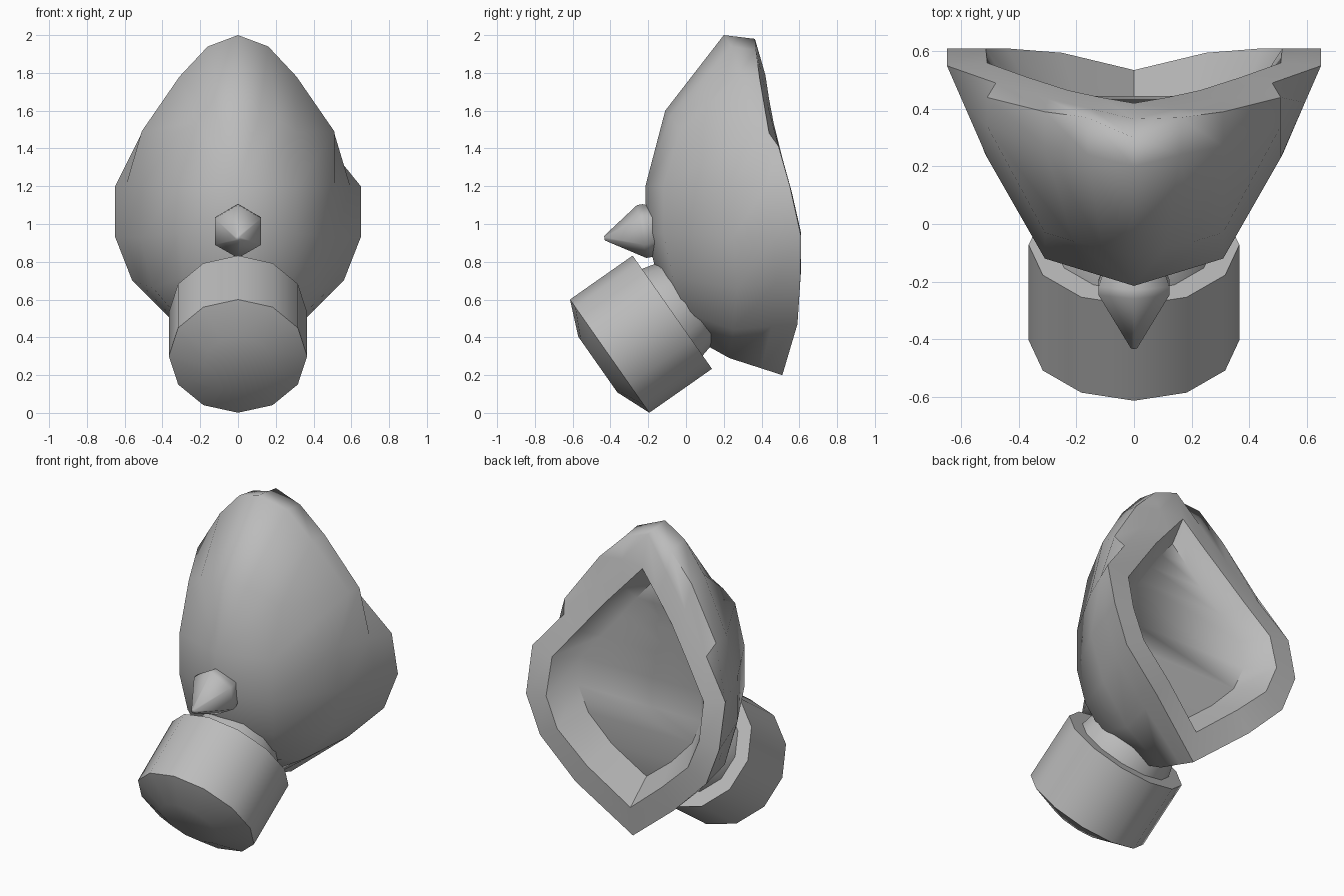
import bpy, bmesh, math
from mathutils import Vector

if "Cube" in bpy.data.objects:
    bpy.data.objects.remove(bpy.data.objects["Cube"])

grey = bpy.data.materials.new("rubber_grey")
grey.diffuse_color = (0.5, 0.5, 0.5, 1)
grey.use_nodes = True
grey.node_tree.nodes["Principled BSDF"].inputs["Base Color"].default_value = grey.diffuse_color


def finish(name, bm, angle):
    bmesh.ops.recalc_face_normals(bm, faces=bm.faces)
    me = bpy.data.meshes.new(name)
    bm.to_mesh(me)
    bm.free()
    me.materials.append(grey)
    ob = bpy.data.objects.new(name, me)
    bpy.context.collection.objects.link(ob)
    bpy.ops.object.select_all(action='DESELECT')
    ob.select_set(True)
    bpy.context.view_layer.objects.active = ob
    bpy.ops.object.shade_smooth_by_angle(angle=math.radians(angle))
    return ob


def bridge(bm, a, b):
    n = len(a)
    for i in range(n):
        j = (i + 1) % n
        bm.faces.new((a[i], a[j], b[j], b[i]))


# Mask shell: half loops (x, y, z) from top to bottom, mirrored into rings
floor = [(0, .33, 1.67), (.09, .345, 1.56), (.18, .365, 1.44), (.29, .40, 1.295), (.40, .43, 1.15),
         (.415, .445, .98), (.35, .44, .83), (.2, .425, .67), (0, .38, .51)]
inner = [(0, .42, 1.79), (.115, .44, 1.66), (.23, .465, 1.53), (.37, .51, 1.35), (.51, .56, 1.17),
         (.515, .61, .95), (.44, .61, .77), (.25, .595, .59), (0, .535, .38)]
rim = [(0, .365, 1.98), (.15, .40, 1.80), (.30, .435, 1.62), (.48, .49, 1.41), (.65, .55, 1.2),
       (.65, .61, .93), (.56, .605, .70), (.33, .59, .47), (0, .51, .2)]
middle = [(0, .2, 2.0), (.16, .24, 1.94), (.31, .27, 1.78), (.51, .34, 1.49), (.51, .23, 1.2),
          (.52, .25, .93), (.45, .27, .66), (.26, .25, .44), (0, .23, .29)]
front = [(0, -.11, 1.6), (.11, -.085, 1.57), (.21, -.06, 1.54), (.31, -.03, 1.49), (.31, -.12, 1.2),
         (.31, -.12, .95), (.29, -.07, .72), (.23, 0, .53), (0, .05, .39)]
# lip just in front of the rim; it stands proud along the upper edge
lip = [Vector(r).lerp(Vector(m), .4) for r, m in zip(rim, middle)]
lip[1:4] = [(.16, .37, 1.92), (.31, .39, 1.77), (.51, .44, 1.48)]

bm = bmesh.new()
rings = []
for half in (floor, inner, rim, lip, middle, front):
    full = half + [(-x, y, z) for x, y, z in half[-2:0:-1]]
    rings.append([bm.verts.new(p) for p in full])
for a, b in zip(rings, rings[1:]):
    bridge(bm, a, b)
# cavity floor in horizontal strips
f = rings[0]
n = len(f)
for i in range(8):
    strip = [f[i], f[i + 1], f[n - 1 - i], f[(n - i) % n]]
    bm.faces.new(list(dict.fromkeys(strip)))
# front panel either side of the central ridge
p1, p2, p3 = (bm.verts.new(p) for p in ((0, -.215, 1.2), (0, -.21, .95), (0, -.15, .72)))
f = rings[-1]
for s in (1, -1):
    v = [f[(s * i) % n] for i in range(9)]
    for face in ((v[0], v[1], p1), (v[1], v[2], p1), (v[2], v[3], p1), (v[3], v[4], p1),
                 (v[4], v[5], p2, p1), (v[5], v[6], p3, p2),
                 (v[6], v[7], p3), (v[7], v[8], p3)):
        bm.faces.new(face)
finish("mask_shell", bm, 56)


# Turned parts: profile (radius, distance along axis), axis tilted in the yz plane
def turned(name, centre, axis, sides, profile, angle):
    axis = Vector(axis).normalized()
    side = Vector((1, 0, 0))
    up = side.cross(axis)
    bm = bmesh.new()
    loops = []
    for r, d in profile:
        loops.append([bm.verts.new(Vector(centre) + axis * d + r * (
            side * math.sin(2 * math.pi * i / sides) + up * math.cos(2 * math.pi * i / sides)))
            for i in range(sides)])
    for a, b in zip(loops, loops[1:]):
        bridge(bm, a, b)
    bm.faces.new(loops[0])
    bm.faces.new(loops[-1])
    finish(name, bm, angle)


tilt = (0, -.819, -.574)
turned("filter_canister", (0, -.0725, .533), tilt, 12,
       [(.366, 0), (.366, .405), (.18, .482)], 50)
turned("filter_neck", (0, -.0725, .533), tilt, 12,
       [(.21, -.15), (.26, -.08), (.285, .02)], 50)
turned("nose_valve", (0, -.235, .96), (0, -.985, -.176), 6,
       [(.115, -.10), (.142, -.03), (.142, 0), (.012, .2)], 65)
